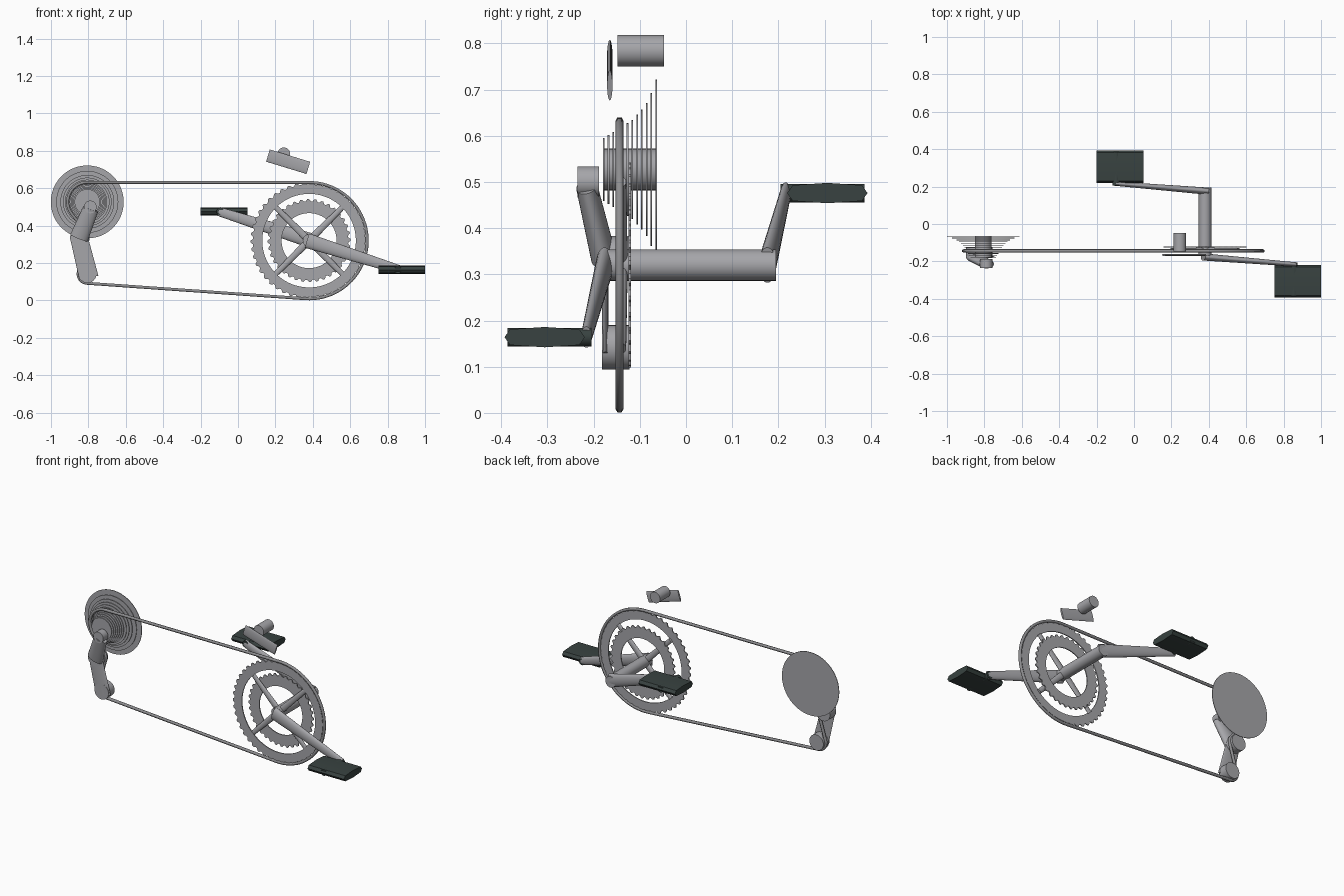
import bpy, bmesh
from math import sin, cos, pi, radians
from mathutils import Vector, Matrix

cube = bpy.data.objects.get("Cube")
if cube:
    bpy.data.objects.remove(cube)


def material(name, rgb):
    m = bpy.data.materials.new(name)
    m.use_nodes = True
    m.diffuse_color = (*rgb, 1)
    m.node_tree.nodes["Principled BSDF"].inputs["Base Color"].default_value = (*rgb, 1)
    return m


METAL = material("brushed_metal", (0.38, 0.38, 0.40))
CHAIN = material("chain_steel", (0.27, 0.27, 0.28))
BLACK = material("pedal_black", (0.04, 0.055, 0.052))


def finish(name, bm, mat):
    bmesh.ops.recalc_face_normals(bm, faces=bm.faces)
    mesh = bpy.data.meshes.new(name)
    bm.to_mesh(mesh)
    bm.free()
    mesh.materials.append(mat)
    for p in mesh.polygons:
        p.use_smooth = True
    mesh.set_sharp_from_angle(angle=radians(35))
    ob = bpy.data.objects.new(name, mesh)
    bpy.context.collection.objects.link(ob)
    return ob


def rod(name, start, end, r1, r2=None, flat=1, mat=METAL, sides=32):
    """Tapered rod between two points, squashed across the depth by flat."""
    start, end = Vector(start), Vector(end)
    axis = (end - start).normalized()
    depth = Vector((0, 1, 0)) if abs(axis.y) < 0.9 else Vector((1, 0, 0))
    depth = (depth - axis * depth.dot(axis)).normalized()
    side = depth.cross(axis)
    frame = Matrix((side, depth * flat, axis)).transposed().to_4x4()
    frame.translation = (start + end) / 2
    bm = bmesh.new()
    bmesh.ops.create_cone(bm, cap_ends=True, segments=sides, radius1=r1,
                          radius2=r1 if r2 is None else r2,
                          depth=(end - start).length, matrix=frame)
    return finish(name, bm, mat)


def disc(name, x, z, y0, y1, r, mat=METAL, sides=32):
    return rod(name, (x, y0, z), (x, y1, z), r, mat=mat, sides=sides)


def toothed_ring(name, x, z, y, outer, inner, teeth, depth=0.012, half=0.003):
    bm = bmesh.new()
    n = teeth * 4
    loops = []
    for i in range(n):
        a = 2 * pi * i / n
        r = outer - (depth if i % 4 > 1 else 0)
        loops.append([bm.verts.new((x + rr * cos(a), y + d, z + rr * sin(a)))
                      for rr, d in ((r, -half), (r, half), (inner, half), (inner, -half))])
    for i in range(n):
        a, b = loops[i], loops[(i + 1) % n]
        for k in range(4):
            m = (k + 1) % 4
            bm.faces.new((a[k], a[m], b[m], b[k]))
    return finish(name, bm, METAL)


# Chainrings and spider
CX, CZ = 0.38, 0.32
toothed_ring("large_chainring", CX, CZ, -0.145, 0.312, 0.25, 46)
toothed_ring("small_chainring", CX, CZ, -0.122, 0.222, 0.147, 36)
for i in range(4):
    a = pi / 4 + i * pi / 2
    rod(f"spider_arm_{i + 1}", (CX, -0.138, CZ),
        (CX + 0.255 * cos(a), -0.138, CZ + 0.255 * sin(a)), 0.02, 0.014, 0.6)

# Spindle, crank arms and pedals
disc("spindle", CX, CZ, -0.17, 0.195, 0.034)
for name, s in (("front", -1), ("rear", 1)):
    rod(name + "_crank_arm", (CX - 0.01 * -s, s * 0.176, CZ),
        (CX - s * 0.483, s * 0.216, CZ + s * 0.156), 0.04, 0.024, 0.48)
    px, py, pz = CX - s * 0.47 + (0.025 if s < 0 else 0.015), s * 0.306, CZ + s * 0.156
    bm = bmesh.new()
    profile = [(-0.087, 0), (-0.075, 0.017), (0, 0.022), (0.075, 0.017),
               (0.087, 0), (0.075, -0.017), (0, -0.022), (-0.075, -0.017)]
    face = bm.faces.new([bm.verts.new((px - 0.125, py + y, pz + z)) for y, z in profile])
    out = bmesh.ops.extrude_face_region(bm, geom=[face])
    bmesh.ops.translate(bm, vec=(0.25, 0, 0),
                        verts=[v for v in out["geom"] if isinstance(v, bmesh.types.BMVert)])
    finish(name + "_pedal", bm, BLACK)
    disc(name + "_pedal_axle", CX - s * 0.475, pz, s * 0.205, s * 0.386, 0.02, BLACK, 16)

# Cassette of stacked sprockets
SX, SZ = -0.806, 0.527
radii = [0.068 + 0.0065 * i for i in range(7)] + [0.119, 0.13, 0.144, 0.166, 0.195]
for i, r in enumerate(radii):
    y = -0.178 + i * 0.0103
    disc(f"sprocket_{i + 1}", SX, SZ, y - 0.0018, y + 0.0018, r, sides=48)
disc("cassette_core", SX, SZ, -0.178, -0.065, 0.045)

# Rear derailleur
UX, UZ, LX, LZ = -0.85, 0.335, -0.805, 0.142
for name, x, z in (("guide", UX, UZ), ("tension", LX, LZ)):
    disc(name + "_pulley", x, z, -0.163, -0.122, 0.048)
disc("derailleur_mount", -0.79, 0.5, -0.235, -0.188, 0.034)
rod("derailleur_arm", (-0.787, -0.215, 0.49), (UX, -0.178, UZ), 0.042, 0.05, 0.55)
rod("derailleur_cage", (UX, -0.175, UZ), (-0.797, -0.175, 0.12), 0.047, 0.052, 0.14)
for name, x, z in (("upper", UX, UZ), ("lower", LX, LZ)):
    disc(name + "_cage_end", x, z, -0.182, -0.163, 0.048)

# Front derailleur
rod("front_derailleur_plate", (0.16, -0.165, 0.775), (0.376, -0.165, 0.709), 0.034, flat=0.17)
disc("front_derailleur_post", 0.245, 0.784, -0.148, -0.048, 0.034)

# Chain wrapped around ring, sprocket and pulleys: centre, radius, angles, steps
path = []
for x, z, r, a0, a1, steps in ((CX, CZ, 0.311, -94, 90, 40), (SX, SZ, 0.105, 90, 218, 20),
                               (UX, UZ, 0.049, 38, -25, 8), (LX, LZ, 0.05, 155, 266, 12)):
    for i in range(steps + 1):
        a = radians(a0 + (a1 - a0) * i / steps)
        path.append((x + r * cos(a), -0.144, z + r * sin(a)))
curve = bpy.data.curves.new("chain", "CURVE")
curve.dimensions = "3D"
curve.bevel_depth = 0.009
curve.bevel_resolution = 1
spline = curve.splines.new("POLY")
spline.points.add(len(path) - 1)
for point, co in zip(spline.points, path):
    point.co = (*co, 1)
spline.use_cyclic_u = True
curve.materials.append(CHAIN)
bpy.context.collection.objects.link(bpy.data.objects.new("chain", curve))
